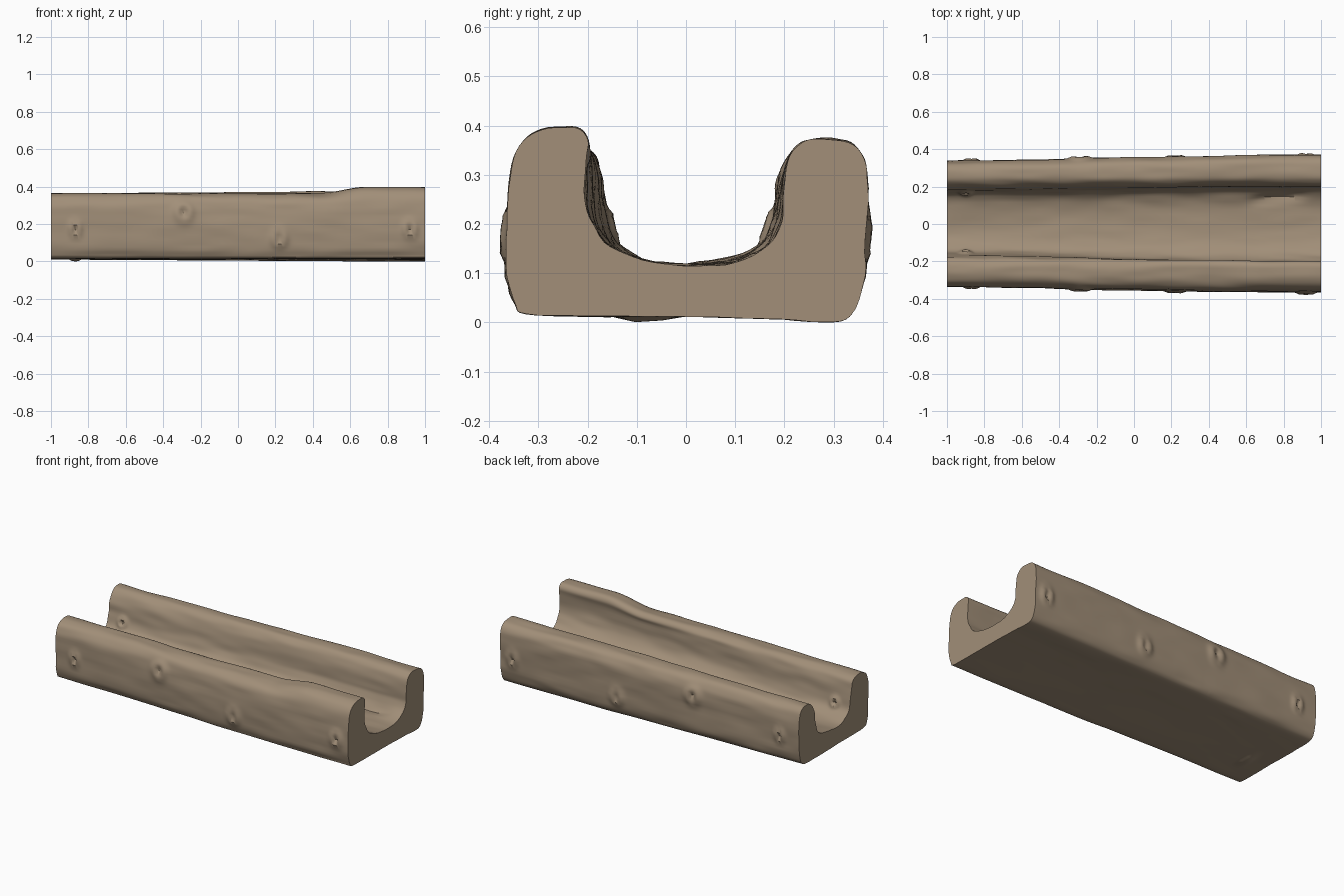
import bpy, bmesh, math
from mathutils import Vector, noise

if "Cube" in bpy.data.objects:
    bpy.data.objects.remove(bpy.data.objects["Cube"])

# Cross-sections (y, z) at the left end and the right end
LEFT = [(0, .018), (.14, .016), (.25, .016), (.295, .022), (.322, .05), (.333, .1), (.335, .2),
        (.334, .29), (.322, .335), (.3, .36), (.27, .37), (.24, .368), (.215, .352), (.198, .325),
        (.182, .29), (.176, .24), (.165, .195), (.145, .162), (.1, .14), (0, .124), (-.09, .137),
        (-.135, .162), (-.155, .2), (-.164, .25), (-.172, .31), (-.188, .35), (-.22, .369),
        (-.26, .37), (-.3, .357), (-.322, .33), (-.333, .285), (-.335, .2), (-.333, .1),
        (-.32, .05), (-.295, .024), (-.2, .018)]
RIGHT = [(0, .018), (.15, .014), (.28, .007), (.325, .013), (.347, .045), (.361, .1), (.365, .2),
         (.37, .3), (.358, .345), (.335, .37), (.3, .378), (.25, .378), (.224, .36), (.209, .33),
         (.203, .29), (.199, .24), (.192, .205), (.165, .16), (.1, .13), (0, .123), (-.09, .131),
         (-.155, .158), (-.192, .205), (-.206, .26), (-.203, .32), (-.198, .35), (-.225, .371),
         (-.28, .368), (-.322, .354), (-.35, .325), (-.362, .28), (-.365, .2), (-.362, .1),
         (-.348, .042), (-.325, .023), (-.2, .019)]
SUB, SECTIONS = 4, 260


def smooth(a, b, x):
    t = min(1, max(0, (x - a) / (b - a)))
    return t * t * (3 - 2 * t)


def spline(pts):
    """Closed Catmull-Rom curve through the section points."""
    out, n = [], len(pts)
    for i in range(n):
        a, b, c, d = (pts[(i + k) % n] for k in (-1, 0, 1, 2))
        for s in range(SUB):
            t = s / SUB
            out.append(.5 * (2 * b + (c - a) * t + (2 * a - 5 * b + 4 * c - d) * t * t
                             + (3 * b - a - 3 * c + d) * t ** 3))
    return out


# Knots: centre, radius; each is a raised ring with a pit
KNOTS = [(Vector((x, s * y, z)), r) for x, y, z, r in
         [(-.87, .335, .18, .035), (-.29, .355, .27, .05), (.22, .367, .13, .045), (.92, .367, .18, .04)]
         for s in (-1, 1)]
KNOTS += [(Vector((-.9, .172, .2), ), .03), (Vector((-.9, -.16, .2)), .03), (Vector((-.87, -.08, .018)), .03)]


def relief(p):
    """Offset along the surface normal: grain, knots and the gouge."""
    d = .005 * noise.noise(Vector((p.x * 2.5, p.y * 9, p.z * 9)))
    d += .004 * noise.noise(Vector((p.x * 5 + 7, p.y * 22, p.z * 22)))
    if p.z < .03:
        d *= .4
    for c, r in KNOTS:
        q = (p - c).length / r
        if q < 2.5:
            d += .012 * math.exp(-(q - .75) ** 2 * 4) - .012 * math.exp(-q * q * 9)
    # long gouge in the channel wall near the right end
    if .05 < p.y < .2 and .1 < p.z < .25:
        u, v = (p.x - .77) / .14, (p.y - .135 - .08 * (p.x - .77)) / .02
        d -= .02 * math.exp(-u ** 4 - v * v)
    return d


mesh = bpy.data.meshes.new("wooden_trough")
bm = bmesh.new()
rings = []
for i in range(SECTIONS + 1):
    x = -1 + 2 * i / SECTIONS
    t = smooth(-1.25, .9, x)
    sec = spline([Vector(a).lerp(Vector(b), t) for a, b in zip(LEFT, RIGHT)])
    n, ring = len(sec), []
    for j, p in enumerate(sec):
        tan = (sec[(j + 1) % n] - sec[j - 1]).normalized()
        q = p + Vector((tan.y, -tan.x)) * relief(Vector((x, p.x, p.y)))
        if q.x < 0:  # front wall rises toward the right end
            q.y += .03 * smooth(.42, .68, x) * smooth(.28, .37, p.y)
        ring.append(bm.verts.new((x, q.x, q.y)))
    rings.append(ring)

# Skin between sections and flat sawn ends
for a, b in zip(rings, rings[1:]):
    for j in range(len(a)):
        k = (j + 1) % len(a)
        bm.faces.new((a[j], a[k], b[k], b[j]))
bm.faces.new(rings[0])
bm.faces.new(rings[-1])
bmesh.ops.recalc_face_normals(bm, faces=bm.faces)
low = min(v.co.z for v in bm.verts)
bmesh.ops.translate(bm, verts=bm.verts, vec=(0, 0, -low))
bm.to_mesh(mesh)
bm.free()

wood = bpy.data.materials.new("weathered_wood")
wood.diffuse_color = (.36, .275, .19, 1)
wood.use_nodes = True
wood.node_tree.nodes["Principled BSDF"].inputs["Base Color"].default_value = wood.diffuse_color
mesh.materials.append(wood)
trough = bpy.data.objects.new("wooden_trough", mesh)
bpy.context.collection.objects.link(trough)
bpy.context.view_layer.objects.active = trough
trough.select_set(True)
bpy.ops.object.shade_smooth_by_angle(angle=math.radians(40))
